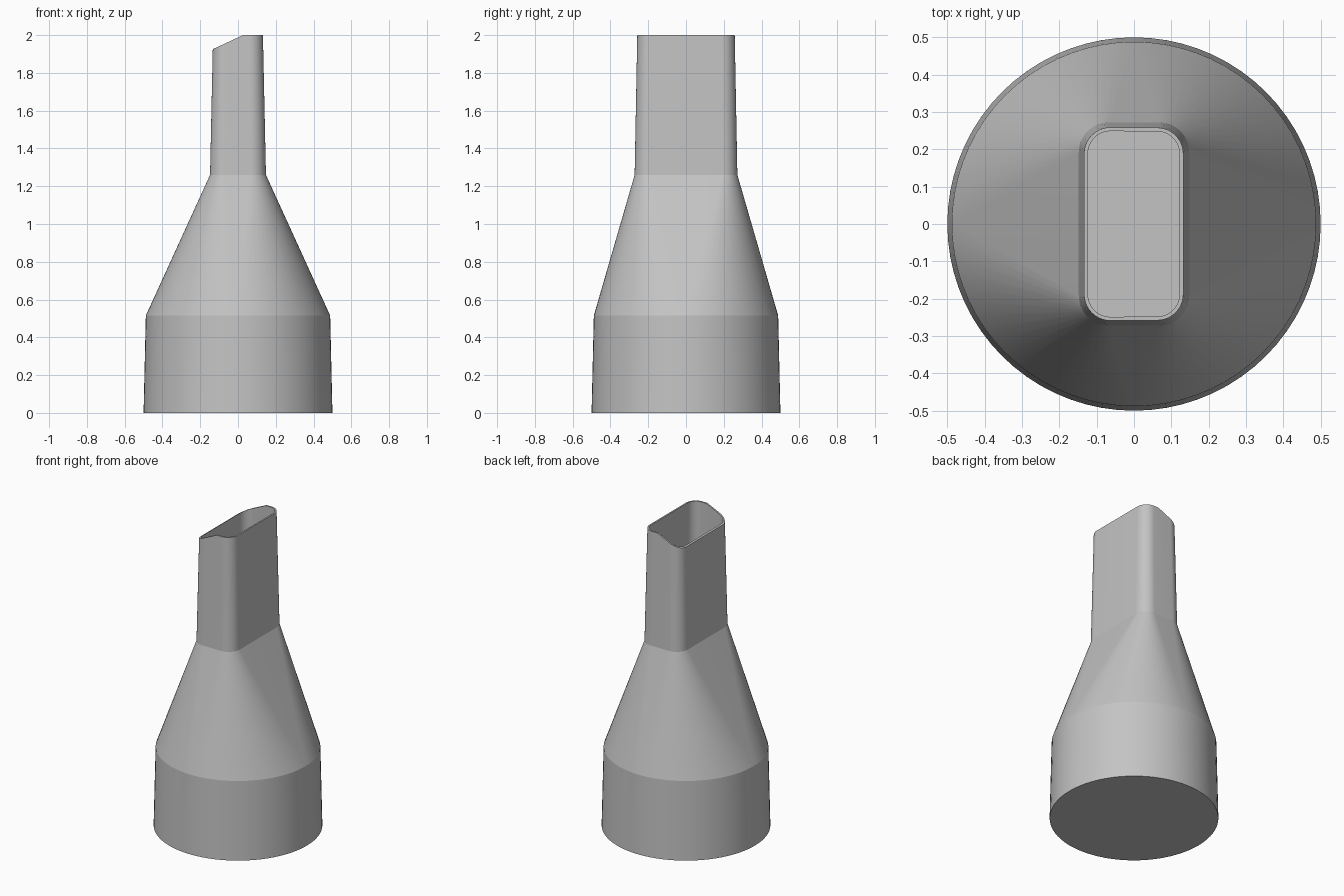
import bpy, bmesh, math

cube = bpy.data.objects.get("Cube")
if cube:
    bpy.data.objects.remove(cube, do_unlink=True)

ARC_STEPS = 18  # segments per quarter turn

# Section heights with outer half width, half depth and corner radius
SECTIONS = [
    (0.0, 0.50, 0.50, 0.50),
    (0.515, 0.488, 0.488, 0.488),
    (1.26, 0.148, 0.272, 0.08),
    (2.0, 0.132, 0.258, 0.07),
]
WALLS = [0.022, 0.02, 0.011, 0.01]


def ring(bm, z, half_x, half_y, radius):
    """Rounded rectangle; a full radius makes it a circle."""
    verts = []
    for quarter in range(4):
        sx = 1 if quarter in (0, 3) else -1
        sy = 1 if quarter < 2 else -1
        for i in range(ARC_STEPS + 1):
            a = (quarter + i / ARC_STEPS) * math.pi / 2
            x = sx * (half_x - radius) + radius * math.cos(a)
            y = sy * (half_y - radius) + radius * math.sin(a)
            verts.append(bm.verts.new((x, y, z)))
    return verts


def skin(bm, sections):
    """Loft neighbouring sections into an open tube."""
    rings = [ring(bm, *s) for s in sections]
    for low, high in zip(rings, rings[1:]):
        for i in range(len(low)):
            j = (i + 1) % len(low)
            bm.faces.new((low[i], low[j], high[j], high[i]))


def close_rim(bm, test):
    """Join the outer and inner tube along one open end."""
    edges = [e for e in bm.edges
             if e.is_boundary and all(test(v.co.z) for v in e.verts)]
    bmesh.ops.bridge_loops(bm, edges=edges)


bm = bmesh.new()
# Outer and inner tubes
skin(bm, SECTIONS)
skin(bm, [(z, x - w, y - w, r - w) for (z, x, y, r), w in zip(SECTIONS, WALLS)])
bmesh.ops.remove_doubles(bm, verts=bm.verts[:], dist=0.00005)

# Slanted cut across one side of the mouth
bmesh.ops.bisect_plane(bm, geom=bm.verts[:] + bm.edges[:] + bm.faces[:],
                       dist=0.00001, plane_co=(0.027, 0, 2.0),
                       plane_no=(-0.075, 0, 0.162), clear_outer=True)

# Rims
close_rim(bm, lambda z: z < 0.1)
close_rim(bm, lambda z: z > 1.5)
bmesh.ops.recalc_face_normals(bm, faces=bm.faces[:])

mesh = bpy.data.meshes.new("nozzle")
bm.to_mesh(mesh)
bm.free()
nozzle = bpy.data.objects.new("nozzle", mesh)
bpy.context.collection.objects.link(nozzle)

# Grey plastic
grey = bpy.data.materials.new("grey plastic")
grey.use_nodes = True
colour = (0.55, 0.55, 0.55, 1)
grey.diffuse_color = colour
grey.node_tree.nodes["Principled BSDF"].inputs["Base Color"].default_value = colour
mesh.materials.append(grey)

bpy.ops.object.select_all(action="DESELECT")
nozzle.select_set(True)
bpy.context.view_layer.objects.active = nozzle
bpy.ops.object.shade_smooth_by_angle(angle=math.radians(12))
